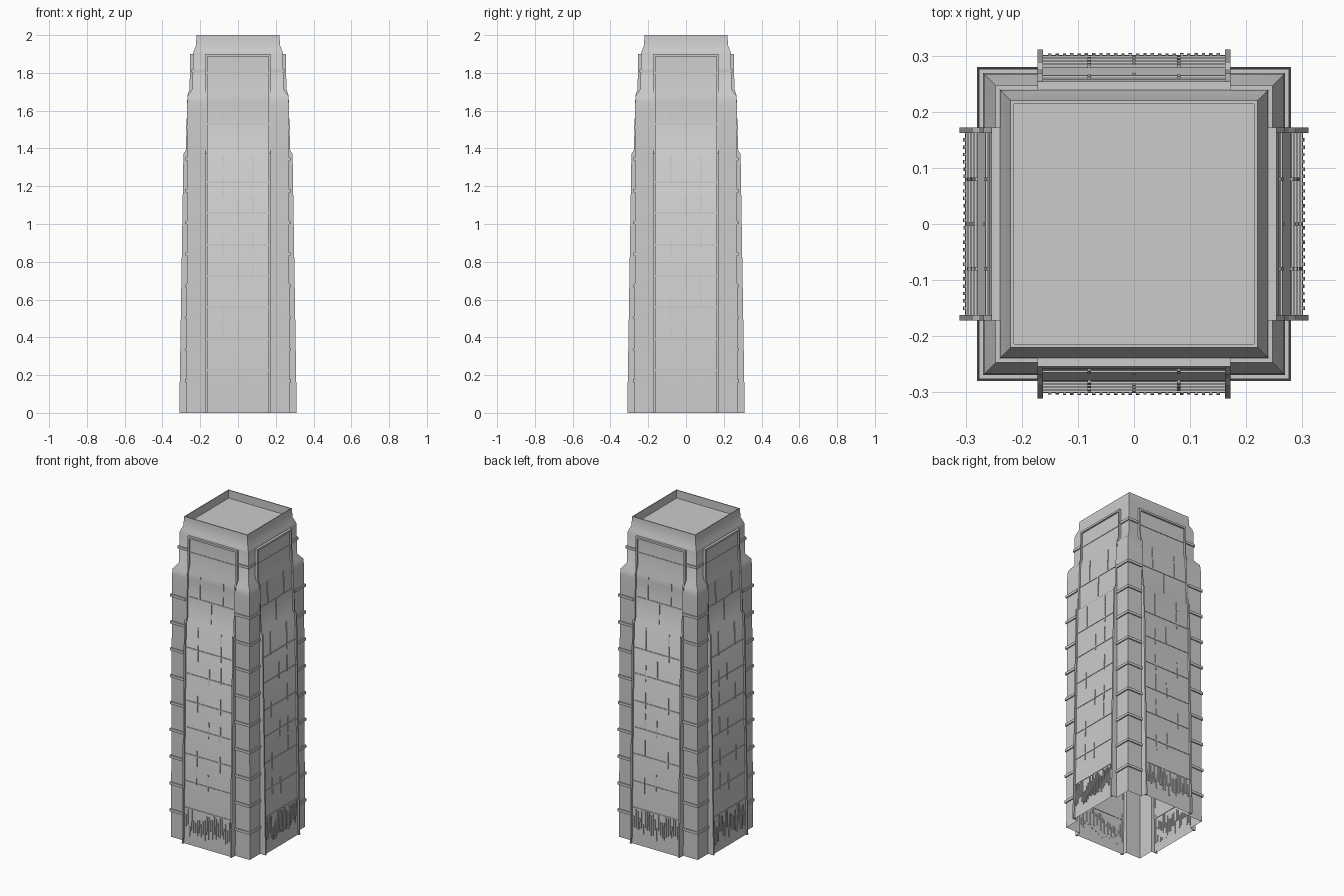
import bpy, bmesh, math, random
from mathutils import Matrix

if "Cube" in bpy.data.objects:
    bpy.data.objects.remove(bpy.data.objects["Cube"], do_unlink=True)

SIDES = ["front", "left", "back", "right"]
W = 0.172          # half width of a wall bay
RIB = 0.01         # width and projection of the bay frame
# (height, half width of the corners)
CORNER = [(0, .273), (1.64, .269), (1.68, .266), (1.715, .24), (1.9, .239),
          (1.915, .235), (1.945, .222), (2, .22)]
# (height, distance of the bay face from the axis)
BAY = [(0, .301), (1.372, .279), (1.39, .266), (1.68, .258), (1.715, .246), (1.9, .244)]


def at(profile, z):
    for (z0, a), (z1, b) in zip(profile, profile[1:]):
        if z <= z1:
            return a + (b - a) * (z - z0) / (z1 - z0)
    return profile[-1][1]


def finish(name, bm, turn=0, smooth=False):
    bmesh.ops.remove_doubles(bm, verts=bm.verts, dist=1e-5)
    bmesh.ops.recalc_face_normals(bm, faces=bm.faces)
    bm.transform(Matrix.Rotation(turn * math.pi / 2, 4, "Z"))
    mesh = bpy.data.meshes.new(name)
    bm.to_mesh(mesh)
    bm.free()
    obj = bpy.data.objects.new(name, mesh)
    bpy.context.collection.objects.link(obj)
    if smooth:
        bpy.ops.object.select_all(action="DESELECT")
        obj.select_set(True)
        bpy.context.view_layer.objects.active = obj
        bpy.ops.object.shade_smooth_by_angle(angle=math.radians(40))
    return obj


def loft(bm, rings, cap_start=False, cap_end=False):
    loops = [[bm.verts.new(p) for p in ring] for ring in rings]
    n = len(loops[0])
    for a, b in zip(loops, loops[1:]):
        for i in range(n):
            j = (i + 1) % n
            bm.faces.new((a[i], a[j], b[j], b[i]))
    if cap_start:
        bm.faces.new(loops[0])
    if cap_end:
        bm.faces.new(loops[-1])


def strip(bm, x0, x1, z0, z1, out):
    """Raised strip that follows the slope of the front bay."""
    heights = [z0] + [z for z, _ in BAY if z0 < z < z1] + [z1]
    rings = []
    for z in heights:
        y = at(BAY, z)
        rings.append([(x0, -y - out, z), (x1, -y - out, z),
                      (x1, -y + .003, z), (x0, -y + .003, z)])
    loft(bm, rings, True, True)


# Hollow tower shell with four projecting bays and a recessed roof
def section(z, c, p):
    ring = []
    for k in range(4):
        m = Matrix.Rotation(k * math.pi / 2, 3, "Z")
        w = min(W, c)
        for x, y in ((-w, -c), (-w, -p), (w, -p), (w, -c), (c, -c)):
            v = m @ Matrix.Translation((x, y, z)).translation
            ring.append(v)
    return ring


bay_top = BAY[-1][0]
levels = sorted({z for z, _ in CORNER + BAY})
rings = [section(z, at(CORNER, z), at(BAY, z)) for z in levels if z <= bay_top]
rings += [section(z, at(CORNER, z), at(CORNER, z)) for z in levels if z >= bay_top]
rings += [section(2, .214, .214), section(1.95, .214, .214)]
shell = bmesh.new()
loft(shell, rings, cap_end=True)
bmesh.ops.dissolve_degenerate(shell, dist=1e-5, edges=shell.edges)
finish("tower_shell", shell, smooth=True)

# Raised bands around the four corners
bands = [.168 * k for k in range(1, 10)] + [1.81]
for k, side in enumerate(SIDES):
    bm = bmesh.new()
    for z in bands:
        c = at(CORNER, z)
        o = c + .007
        outline = [(W, c), (W, o), (o, o), (o, W), (c, W), (c, c)]
        loft(bm, [[(x, y, h) for x, y in outline] for h in (z - .008, z + .008)],
             True, True)
    finish(side + "_corner_bands", bm, k)

# Bay details, repeated on every side
seams = [.225, .39, .56, .725, .89, 1.06, 1.22, 1.53, 1.8]
inner = W - RIB
for k, side in enumerate(SIDES):
    random.seed(k + 1)

    # Frame: two upright ribs and a top rail
    bm = bmesh.new()
    for s in (-1, 1):
        x0, x1 = sorted((s * inner, s * W))
        strip(bm, x0, x1, 0, bay_top, RIB)
    strip(bm, -inner, inner, bay_top - .012, bay_top, RIB)
    finish(side + "_bay_frame", bm, k)

    # Horizontal seams
    bm = bmesh.new()
    for z in seams:
        strip(bm, -inner, inner, z - .004, z + .004, .003)
    finish(side + "_bay_seams", bm, k)

    # Staggered upright joints, short below and full courses above
    bm = bmesh.new()
    for i, z in enumerate(seams[1:7]):
        for x in ((-.08, .08) if i % 2 else (0, .08 * random.choice((-1, 1)))):
            mid = z + random.uniform(-.02, .06)
            strip(bm, x - .003, x + .003, mid - .05, mid + .05, .004)
    for x in (-.08, .08):
        strip(bm, x - .003, x + .003, 1.53, 1.67, .004)
        strip(bm, x - .003, x + .003, 1.3, 1.36, .004)
    strip(bm, -.003, .003, 1.4, 1.53, .004)
    finish(side + "_bay_joints", bm, k)

    # Irregular slats near the ground
    bm = bmesh.new()
    count = 24
    for i in range(count):
        x = -.15 + .3 * i / (count - 1)
        low = random.uniform(.05, .13)
        high = min(.22, low + random.uniform(.06, .14))
        strip(bm, x - .003, x + .003, low, high, .005)
    finish(side + "_base_slats", bm, k)
